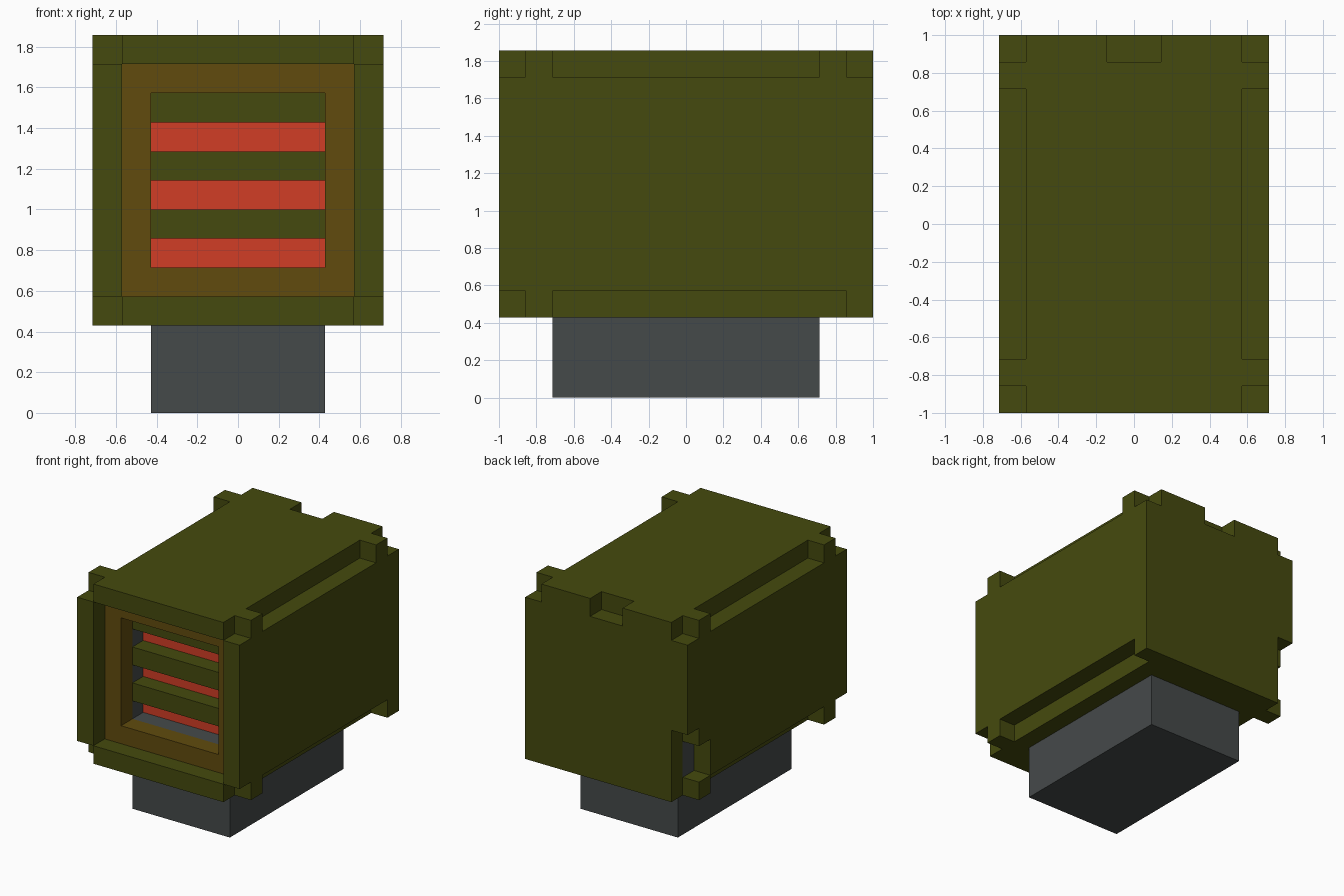
import bpy, bmesh

if "Cube" in bpy.data.objects:
    bpy.data.objects.remove(bpy.data.objects["Cube"])

U = 1 / 7  # one block of the model's grid


def material(name, rgb):
    m = bpy.data.materials.new(name)
    m.diffuse_color = (*rgb, 1)
    m.use_nodes = True
    m.node_tree.nodes["Principled BSDF"].inputs["Base Color"].default_value = m.diffuse_color
    return m


GREEN = material("olive green", (0.0595, 0.0685, 0.0044))
BROWN = material("bronze brown", (0.119, 0.0704, 0.0042))
RED = material("glowing red", (0.64, 0.047, 0.019))
GREY = material("slate grey", (0.0595, 0.0680, 0.0685))


def prism(name, axis, outline, lo, hi, mat):
    """Extrude an outline (in blocks) along an axis from lo to hi."""
    def place(a, b, c):
        p = {"x": (c, a, b), "y": (a, c, b), "z": (a, b, c)}[axis]
        return [v * U for v in p]
    bm = bmesh.new()
    face = bm.faces.new([bm.verts.new(place(a, b, lo)) for a, b in outline])
    ext = bmesh.ops.extrude_face_region(bm, geom=[face])
    for v in ext["geom"]:
        if isinstance(v, bmesh.types.BMVert):
            v.co["xyz".index(axis)] = hi * U
    bmesh.ops.recalc_face_normals(bm, faces=bm.faces)
    bmesh.ops.triangulate(bm, faces=[f for f in bm.faces if len(f.verts) > 4])
    mesh = bpy.data.meshes.new(name)
    bm.to_mesh(mesh)
    bm.free()
    mesh.materials.append(mat)
    ob = bpy.data.objects.new(name, mesh)
    bpy.context.collection.objects.link(ob)
    return ob


def rect(a0, a1, b0, b1):
    return [(a0, b0), (a1, b0), (a1, b1), (a0, b1)]


def frame(name, outer, inner, y0, y1, mat):
    """Square frame facing front: two posts and two rails."""
    x, zl, zh = outer
    i, il, ih = inner
    prism(name + "_left", "y", rect(-x, -i, zl, zh), y0, y1, mat)
    prism(name + "_right", "y", rect(i, x, zl, zh), y0, y1, mat)
    prism(name + "_bottom", "y", rect(-i, i, zl, il), y0, y1, mat)
    prism(name + "_top", "y", rect(-i, i, ih, zh), y0, y1, mat)


# Base block and inner core
prism("base", "z", rect(-3, 3, -5, 5), 0, 3, GREY)
prism("core", "y", rect(-4, 4, 4, 12), -4, 6, GREY)

# Side panels; the left one has a stepped cut at its lower back corner
prism("right_panel", "x", rect(-7, 7, 4, 12), 4, 5, GREEN)
prism("left_panel", "x",
      [(-7, 4), (5, 4), (5, 6), (6, 6), (6, 7), (7, 7), (7, 12), (-7, 12)],
      -5, -4, GREEN)

# Back panel
prism("back_panel", "y", rect(-4, 4, 4, 12), 6, 7, GREEN)

# Top panel with side tabs and a notch at the back
half = [(4, -7), (4, -6), (5, -6), (5, -5), (4, -5), (4, 5), (5, 5),
        (5, 6), (4, 6), (4, 7), (1, 7), (1, 6)]
prism("top_panel", "z", half + [(-x, y) for x, y in reversed(half)], 12, 13, GREEN)

# Bottom panel with uneven tabs
prism("bottom_panel", "z",
      [(-4, -7), (4, -7), (4, -6), (5, -6), (5, -5), (4, -5), (4, 6), (5, 6),
       (5, 7), (-4, 7), (-4, 6), (-5, 6), (-5, 5), (-4, 5), (-4, -5), (-5, -5),
       (-5, -6), (-4, -6)], 3, 4, GREEN)

# Front opening: brown frame, grey lining, red glow and green slats
frame("front_frame", (4, 4, 12), (3, 5, 11), -6, -5, BROWN)
frame("lining", (4, 4, 12), (3, 5, 11), -5, -4, GREY)
prism("glow_plate", "y", rect(-3, 3, 5, 11), -4.05, -4, RED)
for n, z in enumerate((6, 8, 10)):
    prism(f"slat_{n + 1}", "y", rect(-3, 3, z, z + 1), -5, -4.05, GREEN)
